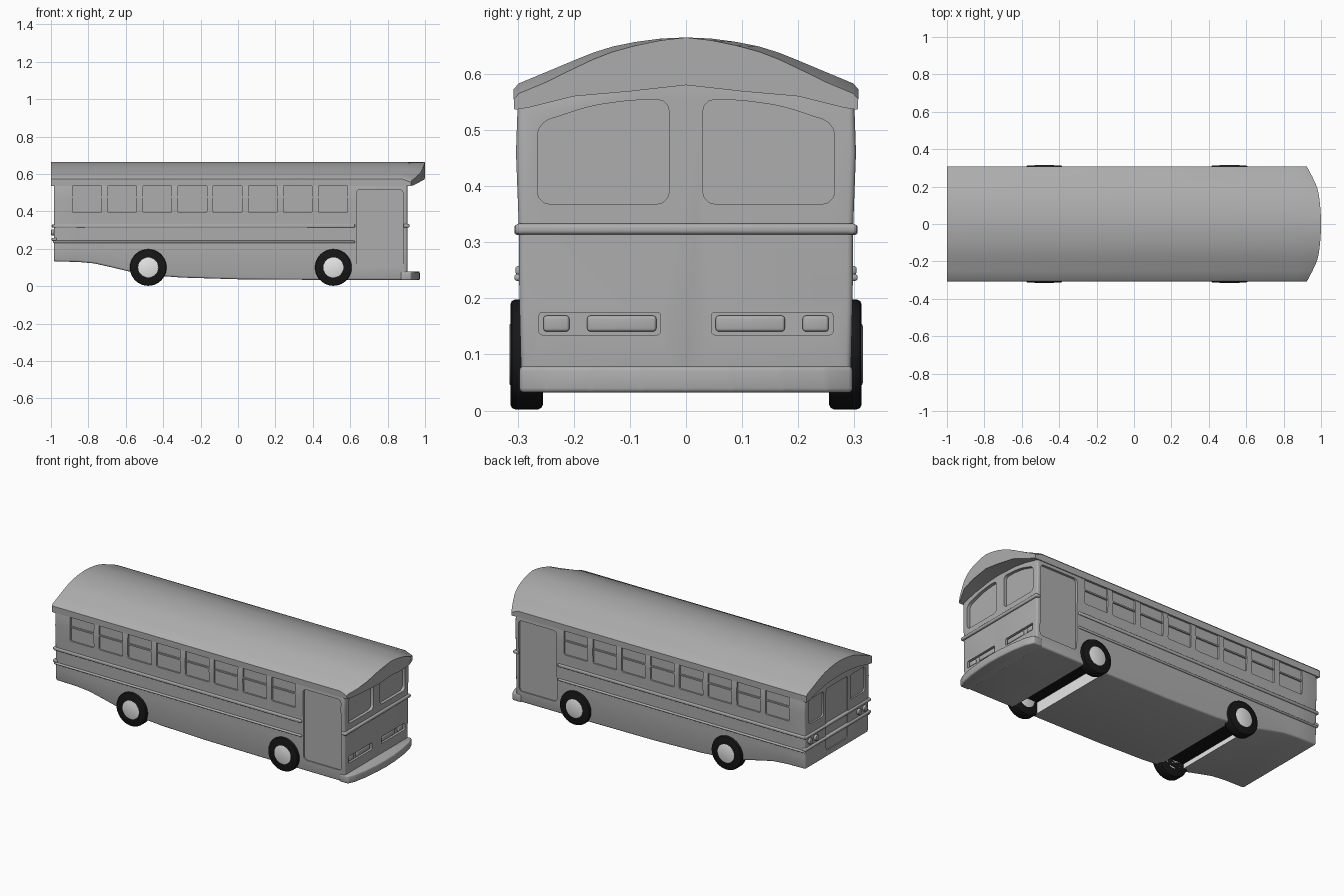
import bpy, bmesh, math
from mathutils import Matrix, Vector

if "Cube" in bpy.data.objects:
    bpy.data.objects.remove(bpy.data.objects["Cube"], do_unlink=True)


def material(name, v):
    m = bpy.data.materials.new(name)
    m.use_nodes = True
    m.diffuse_color = (v, v, v, 1)
    m.node_tree.nodes["Principled BSDF"].inputs["Base Color"].default_value = (v, v, v, 1)
    return m


GREY = material("body grey", 0.42)
BLACK = material("tyre black", 0.008)
LIGHT = material("hub light grey", 0.8)


def finish(name, bm, mat=GREY):
    bmesh.ops.recalc_face_normals(bm, faces=bm.faces[:])
    me = bpy.data.meshes.new(name)
    bm.to_mesh(me)
    bm.free()
    ob = bpy.data.objects.new(name, me)
    bpy.context.collection.objects.link(ob)
    me.materials.append(mat)
    return ob


def activate(ob):
    bpy.ops.object.select_all(action='DESELECT')
    ob.select_set(True)
    bpy.context.view_layer.objects.active = ob


def smooth(ob, angle=35):
    activate(ob)
    bpy.ops.object.shade_smooth_by_angle(angle=math.radians(angle))
    return ob


def prism(bm, pts, axis, lo, hi, corner=0, soft=0):
    """Extrude a 2D outline along an axis; round its corners or all its edges."""
    def place(a, b, t):
        return {'x': (t, a, b), 'y': (a, t, b), 'z': (a, b, t)}[axis]
    rings = [[bm.verts.new(place(a, b, t)) for a, b in pts] for t in (lo, hi)]
    faces = [bm.faces.new(r) for r in rings]
    cross = []
    n = len(pts)
    for i in range(n):
        j = (i + 1) % n
        faces.append(bm.faces.new((rings[0][i], rings[0][j], rings[1][j], rings[1][i])))
        cross.append(bm.edges.get((rings[0][i], rings[1][i])))
    bmesh.ops.recalc_face_normals(bm, faces=faces)
    edges = list({e for f in faces for e in f.edges}) if soft else cross
    if corner or soft:
        bmesh.ops.bevel(bm, geom=edges, offset=corner or soft, offset_type='OFFSET',
                        segments=3, profile=0.5, affect='EDGES')


def rect(a0, a1, b0, b1):
    return [(a0, b0), (a1, b0), (a1, b1), (a0, b1)]


def loft(rings):
    bm = bmesh.new()
    vr = [[bm.verts.new(p) for p in r] for r in rings]
    n = len(vr[0])
    for r0, r1 in zip(vr, vr[1:]):
        for i in range(n):
            j = (i + 1) % n
            bm.faces.new((r0[i], r0[j], r1[j], r1[i]))
    bm.faces.new(vr[0])
    bm.faces.new(vr[-1])
    return bm


def mirrored(half):
    """Close a half outline, running centre to centre, across y = 0."""
    return half + [(-y, z) for y, z in reversed(half) if y > 0]


REAR, FRONT = -0.985, 0.905

# Body shell with a stepped-up tail
stations = [(REAR, .132), (-.86, .13), (-.77, .122), (-.68, .102), (-.58, .078),
            (-.48, .06), (-.3, .046), (0, .037), (.4, .034), (FRONT, .033)]
rings = []
for x, zb in stations:
    half = [(0, zb), (.293, zb), (.297, .2), (.298, .33), (.303, .46), (.3, .545), (.2, .58), (0, .61)]
    rings.append([(x, y, z) for y, z in mirrored(half)])
body = finish("body", loft(rings))
bev = body.modifiers.new("edges", 'BEVEL')
bev.width, bev.segments = 0.01, 3
bev.limit_method, bev.angle_limit = 'ANGLE', math.radians(60)

# Recesses: side windows, doors, windscreens, lamp housings, rear panels
WINDOWS = [-.807 + i * .1878 for i in range(8)]
WHEELS = (-.48, .51)
cut = bmesh.new()
for s in (1, -1):
    y0, y1 = sorted((s * .291, s * .35))
    for x in WINDOWS:
        prism(cut, rect(x - .077, x + .077, .393, .548), 'y', y0, y1, corner=.008)
    y0, y1 = sorted((s * .287, s * .35))
    prism(cut, rect(.635, .882, .098, .518), 'y', y0, y1, corner=.02)
    screen = [(s * y, z) for y, z in
              [(.03, .368), (.265, .368), (.265, .512), (.17, .543), (.1, .553), (.03, .555)]]
    prism(cut, screen, 'x', FRONT - .018, 1.1, corner=.022)
    lamp = [(s * y, z) for y, z in rect(.045, .262, .135, .175)]
    prism(cut, lamp, 'x', FRONT - .014, 1.1, corner=.006)
    back = [(s * y, z) for y, z in rect(.125, .26, .385, .53)]
    prism(cut, back, 'x', -1.1, REAR + .01, corner=.015)
prism(cut, rect(-.1, .1, .17, .535), 'x', -1.1, REAR + .006, corner=.015)
# Axle slots under the floor
for x in WHEELS:
    prism(cut, rect(x - .07, x + .07, -.256, .256), 'z', -.1, .1)
cutter = finish("recess_cutter", cut)
cutter.hide_render = True
boo = body.modifiers.new("recesses", 'BOOLEAN')
boo.operation, boo.object, boo.solver = 'DIFFERENCE', cutter, 'EXACT'
activate(body)
for m in ("edges", "recesses"):
    bpy.ops.object.modifier_apply(modifier=m)
bpy.data.objects.remove(cutter, do_unlink=True)

# Slot ceilings are black, slot walls light
me = body.data
me.materials.clear()
for m in (GREY, BLACK, LIGHT):
    me.materials.append(m)
for p in me.polygons:
    c, n = p.center, p.normal
    p.material_index = 0
    if abs(c.y) < .257 and c.z < .102 and any(abs(c.x - x) < .071 for x in WHEELS):
        if n.z < -.9 and c.z > .095:
            p.material_index = 1
        elif abs(n.x) > .9:
            p.material_index = 2
smooth(body)

# Arched roof with a curved front visor
top = [(.306, .536), (.307, .573), (.298, .583), (.25, .603), (.2, .624), (.165, .638), (.13, .649),
       (.09, .657), (.045, .663), (0, .665)]
under = [(0, .58), (.1, .576), (.2, .56), (.28, .54)]
outline = mirrored(under + top)


def visor_x(y):
    a = abs(y)
    return 1.0 - .016 * (a / .18) ** 2 if a < .18 else .984 - .06 * ((a - .18) / .127) ** 1.2


def visor_z(y, z):
    return z - (.018 * min(1, abs(y) / .25) if z > .57 else 0)


roof = loft([[(-1, y, z) for y, z in outline], [(.88, y, z) for y, z in outline],
             [(visor_x(y), y, visor_z(y, z)) for y, z in outline]])
smooth(finish("roof", roof))

# Belt rails along the sides, around the front and across the back
bm = bmesh.new()
for s in (1, -1):
    for z, h in ((.322, .009), (.237, .006)):
        y0, y1 = sorted((s * .29, s * .306))
        prism(bm, rect(REAR - .004, .625, z - h, z + h), 'y', y0, y1, soft=.005)
prism(bm, rect(-.305, .305, .314, .333), 'x', .885, .917, soft=.007)
for z in (.322, .25):
    prism(bm, rect(-.304, .304, z - .008, z + .008), 'x', -.996, -.97, soft=.005)
smooth(finish("belt_rails", bm))

# Window cross bars and sills
bm = bmesh.new()
for s in (1, -1):
    y0, y1 = sorted((s * .285, s * .299))
    for x in WINDOWS:
        prism(bm, rect(x - .078, x + .078, .471, .479), 'y', y0, y1)
finish("window_bars", bm)

# Bowed front bumper
bm = bmesh.new()
half = [(.297, .87), (.297, .925), (.25, .945), (.17, .96), (.08, .969), (0, .972)]
plan = [(x, y) for y, x in half] + [(x, -y) for y, x in reversed(half[:-1])]
prism(bm, plan, 'z', .032, .079, soft=.008)
smooth(finish("front_bumper", bm))

# Headlamps and indicators
bm = bmesh.new()
for s in (1, -1):
    for a, b in ((.053, .176), (.208, .254)):
        outline = [(s * y, z) for y, z in rect(a, b, .141, .169)]
        prism(bm, outline, 'x', FRONT - .02, FRONT - .003, soft=.005)
smooth(finish("headlamps", bm))


def cylinder(bm, x, y, z, r, depth, axis, rim=0):
    rot = Matrix.Rotation(math.pi / 2, 4, 'X' if axis == 'y' else 'Y')
    res = bmesh.ops.create_cone(bm, cap_ends=True, segments=40, radius1=r, radius2=r,
                                depth=depth, matrix=Matrix.Translation((x, y, z)) @ rot)
    if rim:
        edges = {e for v in res["verts"] for e in v.link_edges
                 if any(len(f.verts) > 4 for f in e.link_faces)}
        bmesh.ops.bevel(bm, geom=list(edges), offset=rim, segments=2, profile=.5, affect='EDGES')


# Round tail lamps
bm = bmesh.new()
for s in (1, -1):
    for y in (.2, .255):
        cylinder(bm, REAR - .004, s * y, .287, .017, .02, 'x', .005)
smooth(finish("tail_lamps", bm))

# Wheels
for x, end in zip(WHEELS, ("rear", "front")):
    for s, side in ((1, "left"), (-1, "right")):
        bm = bmesh.new()
        cylinder(bm, x, s * .284, .1, .098, .058, 'y', .009)
        smooth(finish(f"{end}_{side}_tyre", bm, BLACK))
        bm = bmesh.new()
        cylinder(bm, x, s * .285, .1, .055, .06, 'y', .004)
        smooth(finish(f"{end}_{side}_hub", bm, LIGHT))
